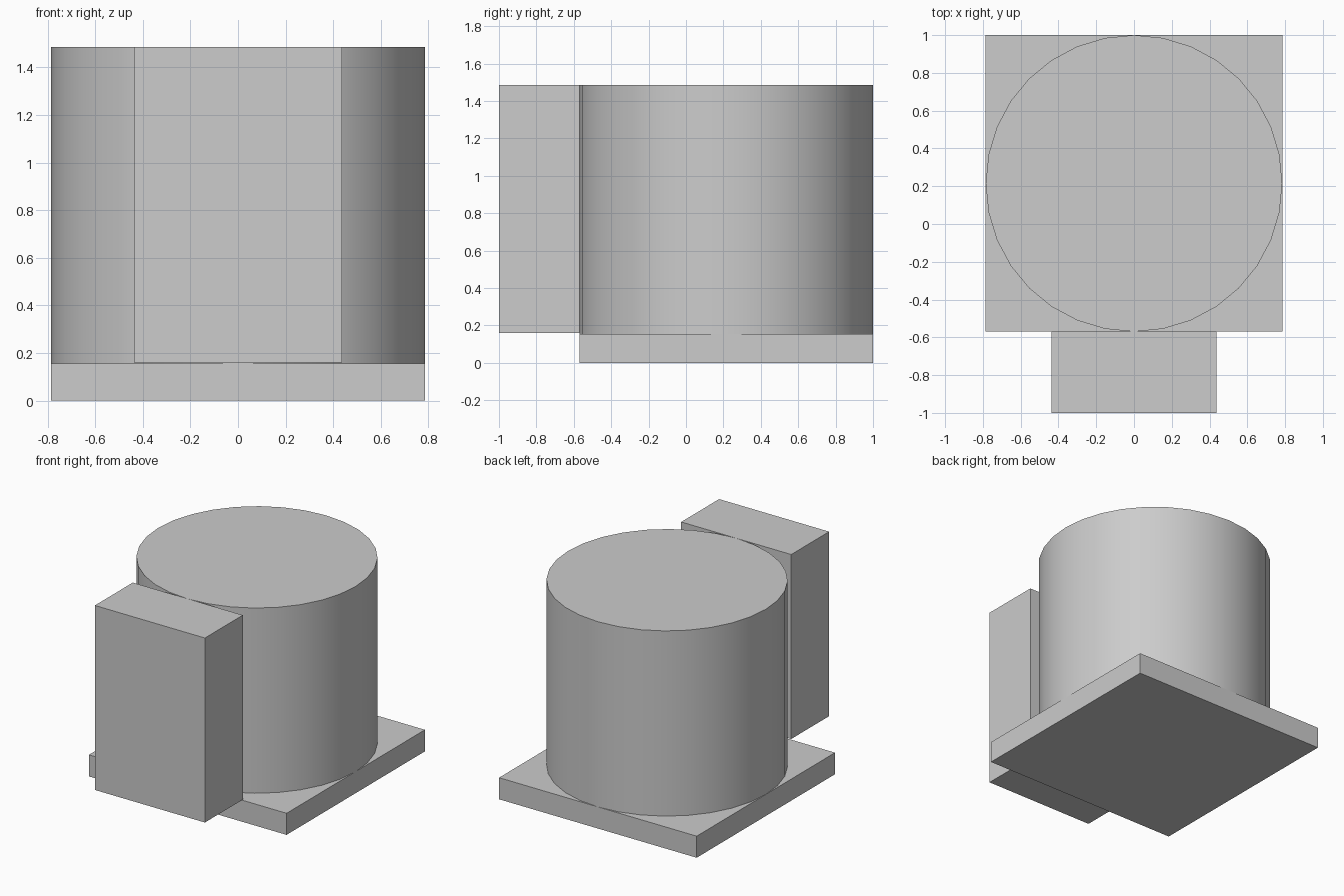
import bpy
import math

cube = bpy.data.objects.get("Cube")
if cube:
    bpy.data.objects.remove(cube, do_unlink=True)

# Single plain grey
grey = bpy.data.materials.new("light_grey")
grey.use_nodes = True
colour = (0.604, 0.604, 0.604, 1)
grey.diffuse_color = colour
grey.node_tree.nodes["Principled BSDF"].inputs["Base Color"].default_value = colour

HALF_WIDTH = 0.785
BASE_TOP = 0.155
TOP = 1.485
BODY_FRONT = -0.57
BODY_Y = (BODY_FRONT + 1) / 2


def box(name, half_x, y0, y1, z0, z1):
    bpy.ops.mesh.primitive_cube_add(size=1, location=(0, (y0 + y1) / 2, (z0 + z1) / 2))
    obj = bpy.context.object
    obj.name = name
    obj.scale = (2 * half_x, y1 - y0, z1 - z0)
    bpy.ops.object.transform_apply(location=False, rotation=False, scale=True)
    obj.data.materials.append(grey)
    return obj


# Square base plate
box("base_plate", HALF_WIDTH, BODY_FRONT, 1, 0, BASE_TOP)

# Front block, touching the drum and hanging just above the plate's top level
box("front_block", 0.437, -1, BODY_FRONT, 0.16, TOP)

# Round drum standing on the plate
bpy.ops.mesh.primitive_cylinder_add(
    vertices=32, radius=HALF_WIDTH, depth=TOP - BASE_TOP,
    location=(0, BODY_Y, (TOP + BASE_TOP) / 2))
drum = bpy.context.object
drum.name = "drum"
drum.data.materials.append(grey)
bpy.ops.object.shade_smooth_by_angle(angle=math.radians(30))
